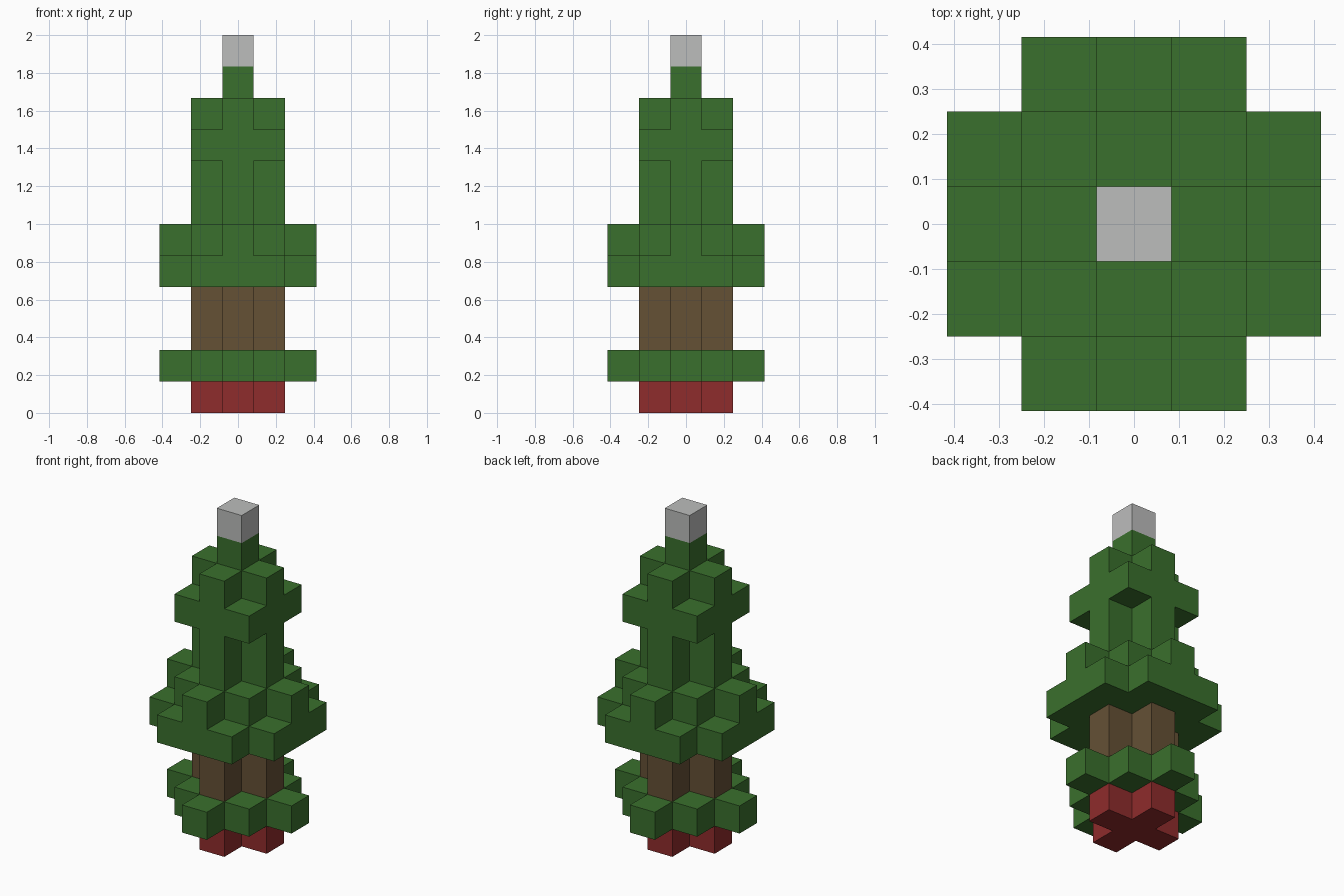
import bpy
import bmesh
from mathutils import Vector

if "Cube" in bpy.data.objects:
    bpy.data.objects.remove(bpy.data.objects["Cube"], do_unlink=True)

UNIT = 2 / 12  # edge of one block


def material(name, rgb):
    mat = bpy.data.materials.new(name)
    mat.use_nodes = True
    mat.diffuse_color = (*rgb, 1)
    mat.node_tree.nodes["Principled BSDF"].inputs["Base Color"].default_value = (*rgb, 1)
    return mat


green = material("leaf_green", (0.042, 0.162, 0.026))
brown = material("bark_brown", (0.130, 0.082, 0.036))
red = material("pot_red", (0.275, 0.025, 0.025))
silver = material("topper_silver", (0.503, 0.508, 0.503))


# Footprints of a layer, as rules on block coordinates
def single(x, y):
    return x == y == 0

def plus(x, y):
    return abs(x) + abs(y) <= 1

def square(x, y):
    return max(abs(x), abs(y)) <= 1

def diamond(x, y):
    return abs(x) + abs(y) <= 2

def clipped_square(x, y):
    return abs(x) + abs(y) <= 3


# Each part: name, material, lowest layer, footprints from the bottom up
PARTS = [
    ("pot", red, 0, [plus]),
    ("lower_branches", green, 1, [diamond]),
    ("trunk", brown, 2, [plus, plus]),
    ("middle_branches", green, 4, [clipped_square, diamond]),
    ("upper_stem", green, 6, [plus, plus]),
    ("upper_branches", green, 8, [square, plus]),
    ("tip", green, 10, [single]),
    ("topper", silver, 11, [single]),
]


def blocks(base, footprints):
    return {(x, y, base + k) for k, inside in enumerate(footprints)
            for x in range(-2, 3) for y in range(-2, 3) if inside(x, y)}


tree = set().union(*(blocks(base, shapes) for _, _, base, shapes in PARTS))


def build(name, mat, cells):
    """Make one part from its blocks, keeping only faces open to the air."""
    bm = bmesh.new()
    for cell in sorted(cells):
        centre = Vector(cell) + Vector((0, 0, 0.5))
        for axis in range(3):
            for sign in (-1, 1):
                normal = Vector((0, 0, 0))
                normal[axis] = sign
                if tuple(int(c + n) for c, n in zip(cell, normal)) in tree:
                    continue
                u = Vector((0, 0, 0))
                u[(axis + 1) % 3] = 0.5
                v = normal.cross(u)
                middle = centre + normal / 2
                corners = (middle - u - v, middle + u - v, middle + u + v, middle - u + v)
                bm.faces.new([bm.verts.new(p * UNIT) for p in corners])
    bmesh.ops.remove_doubles(bm, verts=bm.verts, dist=UNIT / 100)
    mesh = bpy.data.meshes.new(name)
    bm.to_mesh(mesh)
    bm.free()
    mesh.materials.append(mat)
    bpy.context.collection.objects.link(bpy.data.objects.new(name, mesh))


for name, mat, base, shapes in PARTS:
    build(name, mat, blocks(base, shapes))
